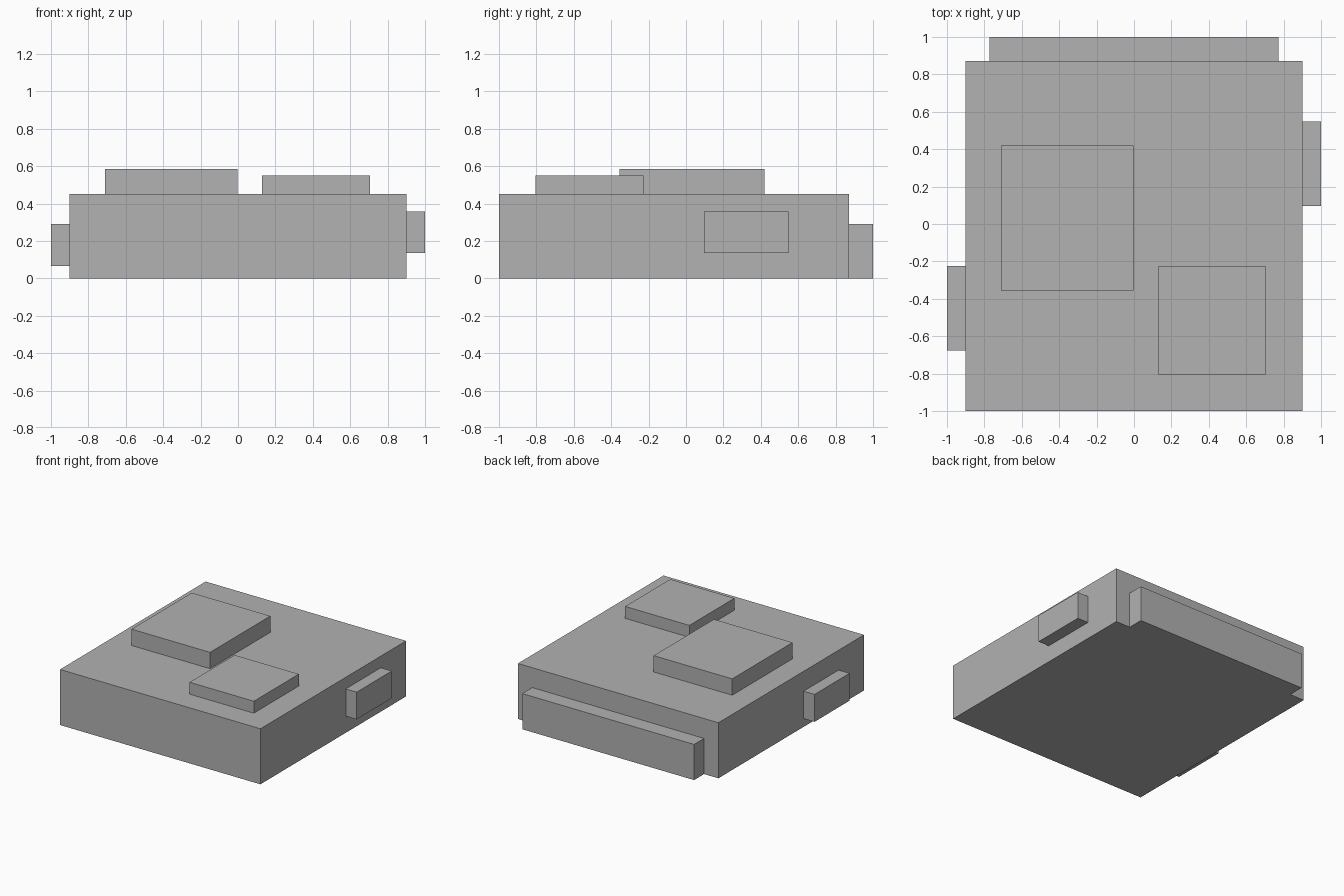
import bpy
from mathutils import Vector

old = bpy.data.objects.get("Cube")
if old:
    bpy.data.objects.remove(old, do_unlink=True)

# Single plain grey finish
grey = bpy.data.materials.new("plain_grey")
grey.use_nodes = True
colour = (0.445, 0.445, 0.445, 1)
grey.diffuse_color = colour
grey.node_tree.nodes["Principled BSDF"].inputs["Base Color"].default_value = colour


def box(name, low, high):
    """Add a flat-faced box spanning two opposite corners."""
    low, high = Vector(low), Vector(high)
    bpy.ops.mesh.primitive_cube_add(size=1, location=(low + high) / 2)
    obj = bpy.context.object
    obj.name = name
    obj.scale = high - low
    bpy.ops.object.transform_apply(location=False, rotation=False, scale=True)
    obj.data.materials.append(grey)
    return obj


TOP = 0.452   # height of the main block
SIDE = 0.902  # half width of the main block
REAR = 0.872  # rear face of the main block

# Main block
box("main_block", (-SIDE, -1, 0), (SIDE, REAR, TOP))

# Raised plates on the roof
box("large_roof_plate", (-0.71, -0.355, TOP), (-0.003, 0.42, 0.585))
box("small_roof_plate", (0.128, -0.805, TOP), (0.706, -0.226, 0.549))

# Projections on the two sides and the back
box("left_side_block", (SIDE, 0.097, 0.135), (1, 0.548, 0.357))
box("right_side_block", (-1, -0.675, 0.067), (-SIDE, -0.224, 0.29))
box("rear_block", (-0.773, REAR, 0), (0.773, 1, 0.29))
